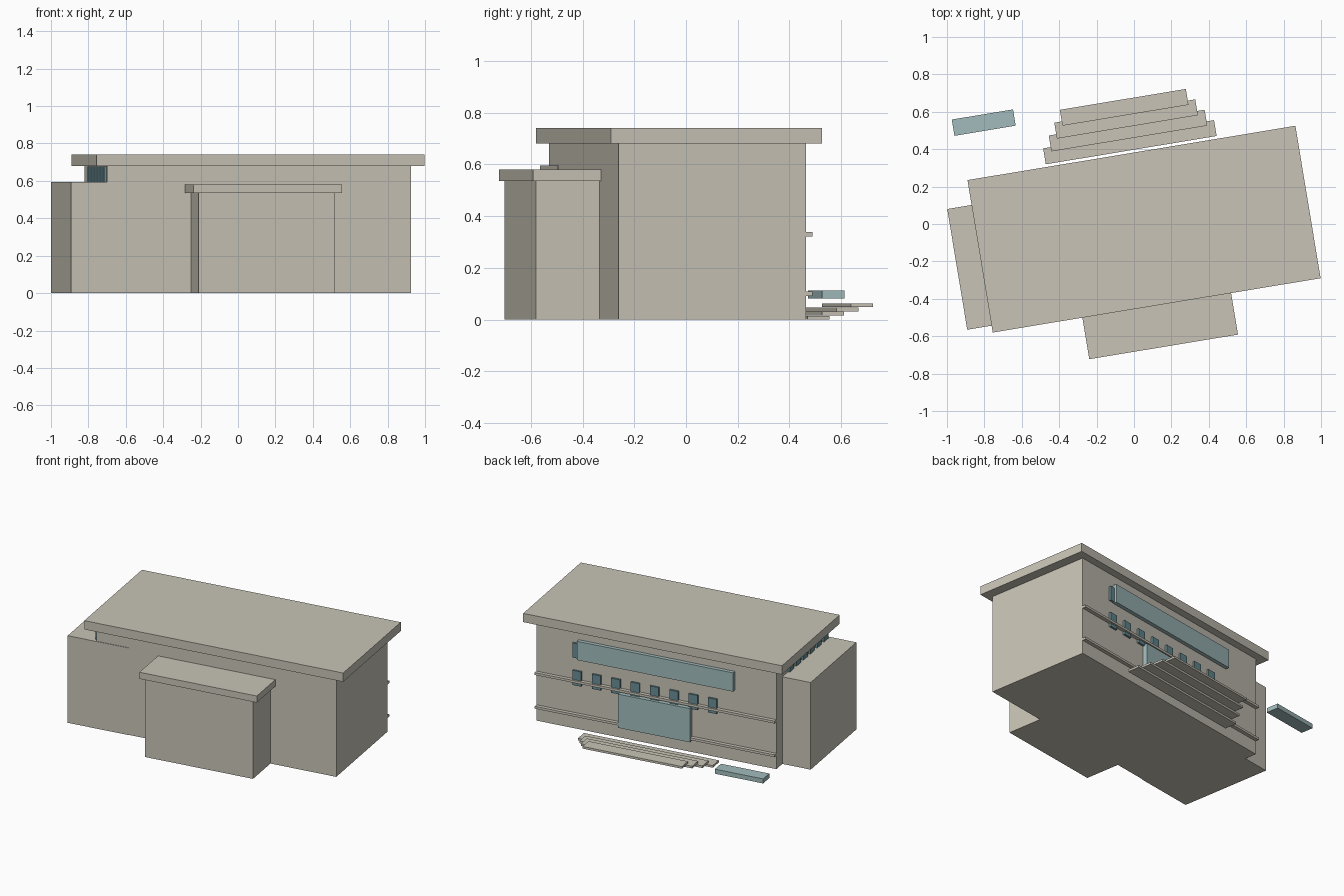
import bpy
import bmesh
import math
from mathutils import Matrix, Vector

if "Cube" in bpy.data.objects:
    bpy.data.objects.remove(bpy.data.objects["Cube"], do_unlink=True)

# The whole building is turned slightly on its plot
TURN = Matrix.Rotation(math.radians(9.4), 4, "Z")


def material(name, rgb):
    m = bpy.data.materials.new(name)
    m.use_nodes = True
    color = (*rgb, 1)
    m.diffuse_color = color
    bsdf = next(n for n in m.node_tree.nodes if n.type == "BSDF_PRINCIPLED")
    bsdf.inputs["Base Color"].default_value = color
    bsdf.inputs["Roughness"].default_value = 0.8
    return m


STONE = material("warm_stone", (0.58, 0.55, 0.47))
GLASS = material("pale_blue", (0.36, 0.50, 0.51))
DARK = material("dark_teal", (0.14, 0.27, 0.30))


def box(name, u, v, z, mat):
    """Box from (min, max) ranges along the building's own axes."""
    lo, hi = Vector((u[0], v[0], z[0])), Vector((u[1], v[1], z[1]))
    bm = bmesh.new()
    bmesh.ops.create_cube(bm, size=1)
    bmesh.ops.scale(bm, vec=hi - lo, verts=bm.verts)
    mesh = bpy.data.meshes.new(name)
    bm.to_mesh(mesh)
    bm.free()
    mesh.materials.append(mat)
    ob = bpy.data.objects.new(name, mesh)
    ob.matrix_world = TURN @ Matrix.Translation((lo + hi) / 2)
    bpy.context.collection.objects.link(ob)
    return ob


LEFT, RIGHT, FRONT, BACK = 0.87, -0.777, -0.408, 0.327
EAVES = 0.68

# Main hall and overhanging flat roof
box("main_hall", (RIGHT, LEFT), (FRONT, BACK), (0, EAVES), STONE)
box("main_roof", (-0.84, 0.937), (-0.449, 0.377), (EAVES, 0.74), STONE)

# Side wing and front block with its roof slab
box("side_wing", (-0.972, -0.555), (-0.412, 0.242), (0, 0.595), STONE)
box("front_block", (-0.322, 0.418), (-0.657, -0.40), (0, 0.535), STONE)
box("front_block_roof", (-0.354, 0.452), (-0.674, -0.40), (0.535, 0.58), STONE)

# Two horizontal rails along the back wall
for name, z in (("lower_rail", 0.10), ("upper_rail", 0.33)):
    box(name, (RIGHT, LEFT), (BACK, BACK + 0.025), (z - 0.008, z + 0.008), STONE)

# Two rows of small back windows
for row, z in (("lower", 0.30), ("upper", 0.487)):
    for i in range(8):
        u = 0.587 - 0.133 * i
        box(f"{row}_window_{i + 1}", (u - 0.03, u + 0.03),
            (BACK, BACK + 0.013), (z, z + 0.1), DARK)

# Long glass band and wide entrance panel on the back
box("glass_band", (-0.492, 0.58), (BACK, BACK + 0.026), (0.483, 0.611), GLASS)
box("entrance_panel", (-0.199, 0.295), (BACK, BACK + 0.032), (0.08, 0.31), GLASS)

# Clerestory windows above the side wing
for i in range(6):
    v = 0.13 - 0.098 * i
    box(f"clerestory_window_{i + 1}", (RIGHT - 0.013, RIGHT),
        (v - 0.03, v + 0.03), (0.58, 0.677), DARK)

# Thin step slabs, narrowing as they rise away from the wall
for i in range(4):
    half = 0.463 - 0.0405 * i
    v = 0.392 + 0.063 * i
    z = 0.016 * i
    box(f"step_{i + 1}", (0.05 - half, 0.05 + half), (v, v + 0.086),
        (z, z + 0.0145), STONE)

# Separate low slab beside the steps
box("bench_slab", (-0.87, -0.538), (0.622, 0.71), (0.082, 0.113), GLASS)
